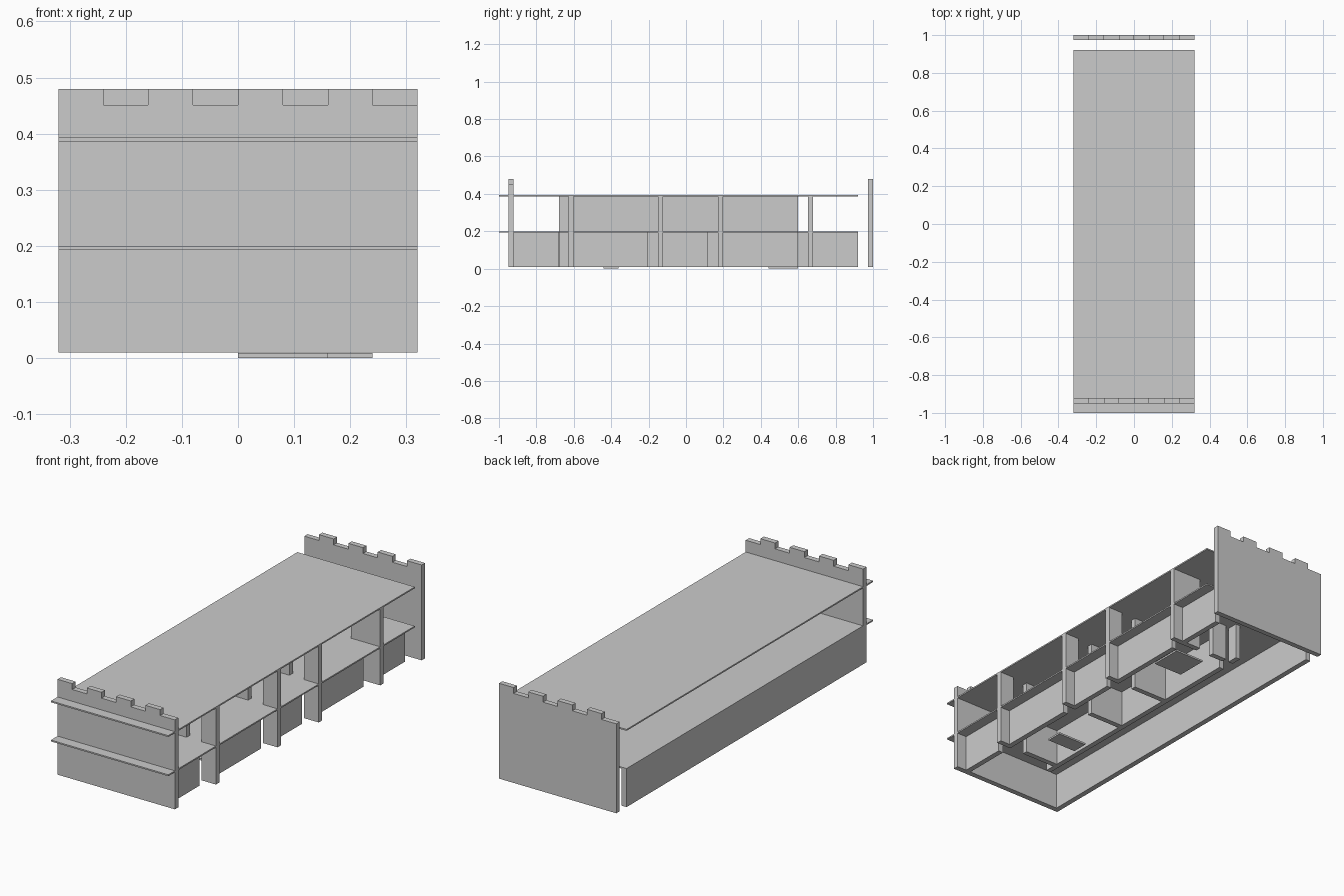
import bpy, bmesh

if "Cube" in bpy.data.objects:
    bpy.data.objects.remove(bpy.data.objects["Cube"])

T = 0.0267          # wall thickness
Z0, Z1, Z2 = 0.01, 0.193, 0.386   # floor line, undersides of both decks
DECK = 0.007


def box(name, x, y, z):
    """Axis-aligned box from (min, max) pairs."""
    bm = bmesh.new()
    bmesh.ops.create_cube(bm, size=1)
    for v in bm.verts:
        v.co = [a[0] if c < 0 else a[1] for c, a in zip(v.co, (x, y, z))]
    return finish(name, bm)


def finish(name, bm):
    bmesh.ops.recalc_face_normals(bm, faces=bm.faces)
    me = bpy.data.meshes.new(name)
    bm.to_mesh(me)
    bm.free()
    ob = bpy.data.objects.new(name, me)
    bpy.context.collection.objects.link(ob)
    return ob


def battlement_wall(name, y0, y1, first_raised):
    """End wall with alternating raised and lowered top steps."""
    outline = [(0.32, Z0), (-0.32, Z0)]
    for i in range(8):
        z = 0.48 if (i % 2 == 0) == first_raised else 0.451
        outline += [(-0.32 + 0.08 * i, z), (-0.24 + 0.08 * i, z)]
    bm = bmesh.new()
    face = bm.faces.new([bm.verts.new((x, y0, z)) for x, z in outline])
    ext = bmesh.ops.extrude_face_region(bm, geom=[face])
    for v in ext["geom"]:
        if isinstance(v, bmesh.types.BMVert):
            v.co.y = y1
    finish(name, bm)


# End walls
battlement_wall("front_end_wall", -0.949, -0.922, True)
battlement_wall("back_end_wall", 0.974, 1.0, False)

# Decks
box("middle_deck", (-0.32, 0.32), (-1, 0.92), (Z1, Z1 + DECK))
box("top_deck", (-0.32, 0.32), (-1, 0.92), (Z2, Z2 + DECK))

# Long left outer wall
box("left_outer_wall", (-0.32, -0.32 + T), (-0.922, 0.92), (Z0, Z1))

# Right side: upright posts and low panels, one per bay
posts = [-0.629, -0.149, 0.172, 0.651]
starts = [-0.922] + [p + T for p in posts]
ends = [-0.682, -0.202, 0.118, 0.598, 0.92]
for i, (a, b) in enumerate(zip(starts, ends)):
    box(f"right_panel_{i + 1}", (0.24, 0.24 + T), (a, b), (Z0, Z1))

# Cross walls with a door gap, on both storeys
for i, y in enumerate(posts):
    last = i == 3
    outer = (0.16 if last else 0.24, 0.32)
    inner = (0.0, 0.08) if last else (-0.027, 0.16)
    for level, z in (("lower", (Z0, Z1)), ("upper", (Z1 + DECK, Z2))):
        box(f"{level}_post_{i + 1}", outer, (y, y + T), z)
        box(f"{level}_cross_wall_{i + 1}", inner, (y, y + T), z)

# Corridor wall on both storeys
for level, z in (("lower", (Z0, Z1)), ("upper", (Z1 + DECK, Z2))):
    box(f"{level}_corridor_wall", (-0.053, -0.027), (-0.68, 0.598), z)
box("corridor_wall_end", (-0.053, -0.027), (0.665, 0.72), (Z0, Z1))

# Thin floor plates
box("small_floor_plate", (0.0, 0.16), (-0.44, -0.36), (0, 0.009))
box("large_floor_plate", (0.08, 0.24), (0.44, 0.6), (0, 0.009))
